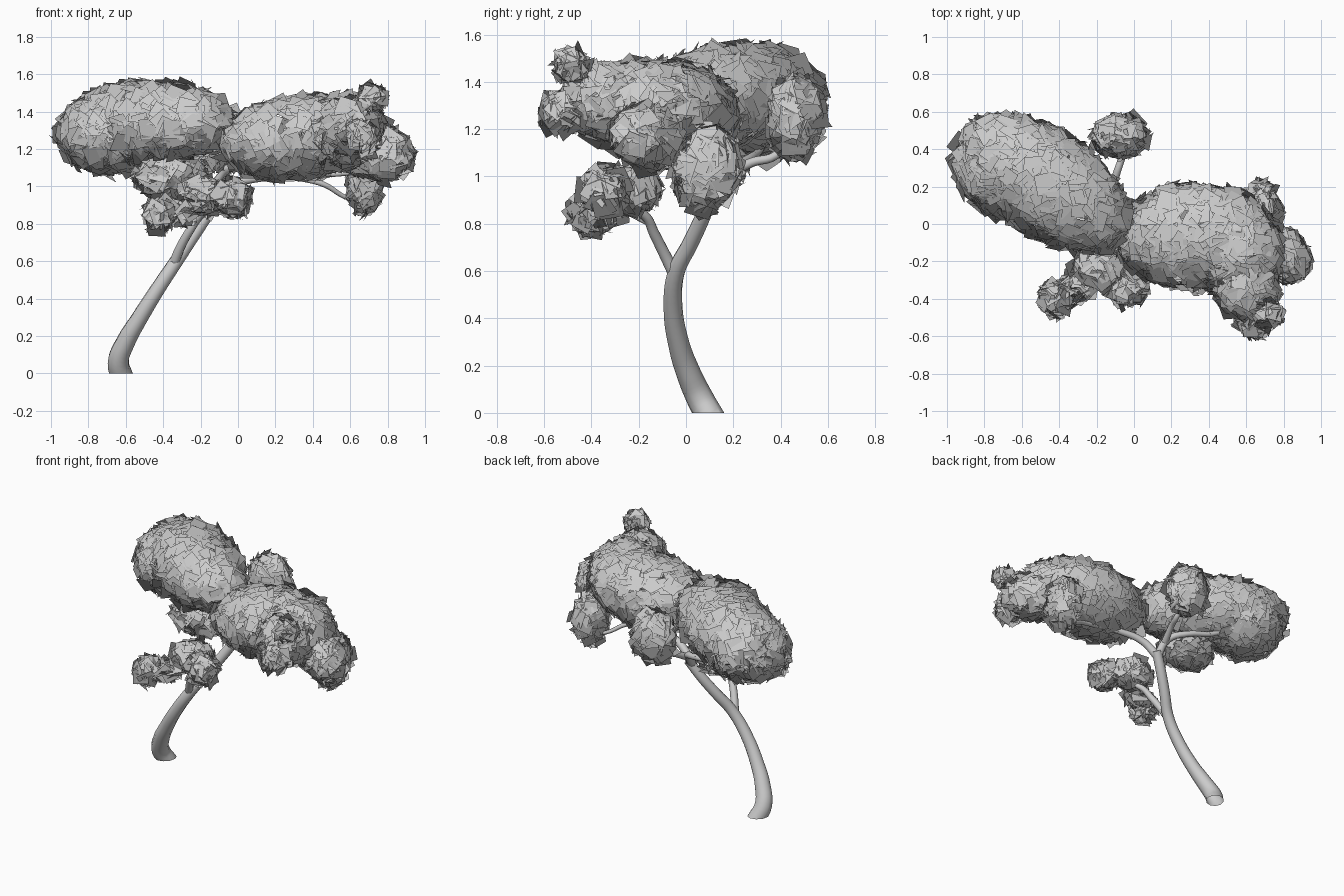
import bpy, bmesh, math, random
from mathutils import Vector, Matrix, Euler

if "Cube" in bpy.data.objects:
    bpy.data.objects.remove(bpy.data.objects["Cube"])

random.seed(4)


def tube(name, pts):
    """Tapered smooth branch through (x, y, z, radius) points."""
    cu = bpy.data.curves.new(name, 'CURVE')
    cu.dimensions = '3D'
    cu.bevel_depth = 1.0
    cu.bevel_resolution = 3
    cu.resolution_u = 5
    sp = cu.splines.new('BEZIER')
    sp.bezier_points.add(len(pts) - 1)
    for p, (x, y, z, r) in zip(sp.bezier_points, pts):
        p.co = (x, y, z)
        p.radius = r
        p.handle_left_type = p.handle_right_type = 'AUTO'
    tmp = bpy.data.objects.new(name + "_path", cu)
    bpy.context.collection.objects.link(tmp)
    me = bpy.data.meshes.new_from_object(tmp.evaluated_get(bpy.context.evaluated_depsgraph_get()))
    bpy.data.objects.remove(tmp)
    # trim anything below ground level
    bm = bmesh.new()
    bm.from_mesh(me)
    bmesh.ops.bisect_plane(bm, geom=bm.verts[:] + bm.edges[:] + bm.faces[:],
                           plane_co=(0, 0, 0), plane_no=(0, 0, -1), clear_outer=True)
    for f in bm.faces:
        f.smooth = True
    bm.to_mesh(me)
    bm.free()
    me.name = name
    bpy.context.collection.objects.link(bpy.data.objects.new(name, me))


def foliage(name, centre, radii, yaw=0, pitch=0, card=0.095, cover=5.5, tilt=0.3):
    """Ellipsoid shell of square leaf cards, shaded with the shell's normals."""
    rot = Euler((0, math.radians(pitch), math.radians(yaw))).to_matrix()
    a, b, c = radii
    p = 1.6
    area = 4 * math.pi * (((a*b)**p + (a*c)**p + (b*c)**p) / 3) ** (1 / p)
    bm = bmesh.new()
    normals = []
    for _ in range(int(area / card**2 * cover)):
        d = Vector([random.gauss(0, 1) for _ in range(3)]).normalized()
        pos = Vector((d.x*a, d.y*b, d.z*c)) * random.uniform(0.9, 1.02)
        n = Vector((d.x/a, d.y/b, d.z/c)).normalized()
        normals += [rot @ n] * 4
        n = n + Vector([random.gauss(0, tilt) for _ in range(3)])
        q = (rot @ n).to_track_quat('Z', 'Y').to_matrix()
        q = q @ Matrix.Rotation(random.uniform(0, math.tau), 3, 'Z')
        h = card * random.uniform(0.4, 0.6)
        o = Vector(centre) + rot @ pos
        f = bm.faces.new([bm.verts.new(o + q @ Vector((sx*h, sy*h, 0)))
                          for sx, sy in ((-1, -1), (1, -1), (1, 1), (-1, 1))])
        f.smooth = True
    me = bpy.data.meshes.new(name)
    bm.to_mesh(me)
    bm.free()
    me.normals_split_custom_set_from_vertices(normals)
    bpy.context.collection.objects.link(bpy.data.objects.new(name, me))


# Trunk
tube("trunk", [(-.615, .11, -.03, .06), (-.64, .06, .06, .058), (-.60, .01, .17, .052),
               (-.53, -.03, .29, .045), (-.43, -.055, .45, .04), (-.33, -.04, .60, .037),
               (-.25, .02, .72, .035), (-.17, .075, .84, .034), (-.10, .115, .95, .032)])

# Main boughs
tube("right_bough", [(-.12, .10, .92, .03), (-.02, .07, 1.01, .026), (.15, .02, 1.05, .022),
                     (.40, -.05, 1.06, .018), (.65, -.14, 1.08, .014), (.86, -.2, 1.12, .008)])
tube("left_bough", [(-.12, .10, .92, .028), (-.14, .18, 1.02, .024), (-.25, .26, 1.07, .02),
                    (-.42, .31, 1.11, .017), (-.60, .36, 1.22, .01)])
tube("back_bough", [(-.13, .16, 1.0, .024), (-.09, .28, 1.06, .02), (-.06, .38, 1.09, .018),
                    (-.08, .46, 1.22, .01)])
tube("low_right_bough", [(.30, -.02, 1.05, .016), (.46, .0, 1.01, .015), (.58, .05, .94, .012),
                         (.68, .09, .92, .008)])
tube("front_right_bough", [(.35, -.04, 1.06, .016), (.52, -.2, 1.13, .014), (.62, -.38, 1.22, .012),
                           (.70, -.5, 1.4, .007)])
# Lower front branch
tube("front_branch", [(-.345, -.045, .58, .028), (-.31, -.09, .67, .025), (-.26, -.135, .76, .023),
                      (-.21, -.17, .83, .02), (-.13, -.28, .89, .01)])
tube("front_twig", [(-.23, -.16, .81, .018), (-.28, -.25, .85, .015), (-.36, -.33, .86, .012),
                    (-.44, -.39, .85, .007)])

# Large crowns
foliage("left_crown", (-.47, .22, 1.335), (.50, .27, .225), yaw=145)
foliage("left_crown_shoulder", (-.69, .31, 1.28), (.27, .265, .21), yaw=145)
foliage("right_crown", (.33, -.07, 1.26), (.42, .28, .22), pitch=-6)
foliage("right_crown_shoulder", (.56, -.16, 1.29), (.24, .23, .195), yaw=-40)
# Smaller clusters around the crowns
foliage("back_cluster", (-.075, .465, 1.245), (.14, .105, .165))
foliage("under_left_cluster", (-.36, .11, 1.05), (.19, .14, .10))
foliage("low_right_cluster", (.68, .085, 1.03), (.09, .135, .17))
foliage("right_tip_cluster", (.75, -.15, 1.17), (.21, .13, .13), yaw=-35)
foliage("front_right_link", (.60, -.33, 1.32), (.16, .19, .15), yaw=20)
foliage("front_right_top_cluster", (.72, -.485, 1.47), (.06, .06, .065), card=.08)
foliage("front_right_tip_cluster", (.65, -.52, 1.27), (.085, .08, .08), card=.085)
# Lower front clusters
foliage("front_cluster_inner", (-.18, -.23, .945), (.13, .11, .09))
foliage("front_cluster_outer", (-.03, -.35, .94), (.09, .085, .09))
foliage("front_left_cluster", (-.42, -.40, .85), (.075, .085, .085))
foliage("front_cluster_link", (-.30, -.33, .86), (.08, .07, .05), yaw=20)
